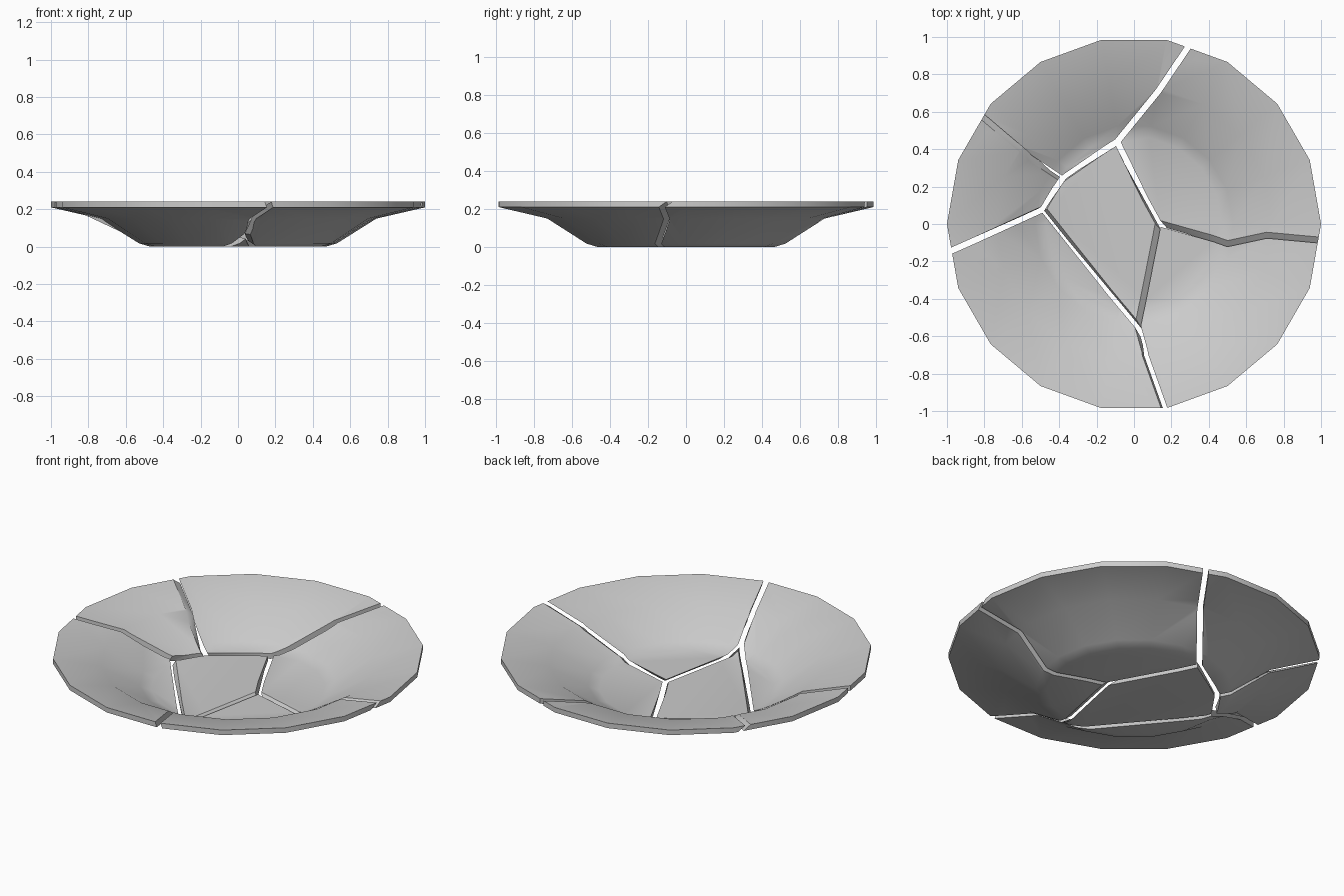
import bpy, bmesh, math
from mathutils import Vector

SIDES = 18
GAP = 0.016
# Plate profile: radius, underside height, upper side height
PROFILE = [(0.47, 0.0, 0.032), (0.53, 0.018, 0.056), (0.74, 0.15, 0.183), (1.0, 0.21, 0.24)]

# Cracks, counter-clockwise: points from the inner junction out to the rim,
# the junction's slant and the slant of the rest (shift of the underside)
CRACKS = [
    ([(-0.09, 0.44), (0.13, 0.71), (0.285, 0.94)], (0, 0), (0, 0)),
    ([(-0.385, 0.24), (-0.6, 0.395), (-0.8, 0.565)], (0.01, 0.015), (0.024, 0.032)),
    ([(-0.485, 0.08), (-0.97, -0.14)], (-0.015, -0.01), (0, 0)),
    ([(0.02, -0.545), (0.06, -0.7), (0.16, -0.98)], (0.03, -0.05), (0.01, 0)),
    ([(0.13, 0.005), (0.5, -0.105), (0.71, -0.06), (0.98, -0.085)], (0.035, -0.04), (0, -0.042)),
]
NAMES = ["back_left", "left_side", "front_left", "front_right", "back_right"]

old = bpy.data.objects.get("Cube")
if old:
    bpy.data.objects.remove(old, do_unlink=True)

mat = bpy.data.materials.new("grey_ceramic")
mat.use_nodes = True
GREY = (0.6, 0.6, 0.6, 1)
mat.diffuse_color = GREY
mat.node_tree.nodes["Principled BSDF"].inputs["Base Color"].default_value = GREY


def make_object(name, bm):
    bmesh.ops.recalc_face_normals(bm, faces=bm.faces[:])
    mesh = bpy.data.meshes.new(name)
    bm.to_mesh(mesh)
    bm.free()
    obj = bpy.data.objects.new(name, mesh)
    bpy.context.collection.objects.link(obj)
    return obj


def flat_slab():
    """Flat disc of unit thickness with rings at the profile radii."""
    bm = bmesh.new()
    layers = []
    for z in (0, 1):
        rings = []
        for radius, _, _ in PROFILE:
            angles = [math.tau * i / SIDES for i in range(SIDES)]
            rings.append([bm.verts.new((radius * math.cos(a), radius * math.sin(a), z)) for a in angles])
        bm.faces.new(rings[0])
        layers.append(rings)
    strips = [(r[k], r[k + 1]) for r in layers for k in range(len(PROFILE) - 1)]
    strips.append((layers[0][-1], layers[1][-1]))
    for a, b in strips:
        for i in range(SIDES):
            j = (i + 1) % SIDES
            bm.faces.new((a[i], a[j], b[j], b[i]))
    return make_object("flat_slab", bm)


def crack_path(crack):
    """Crack as (point, slant) pairs, extended past the rim."""
    points, first, rest = crack
    pts = [Vector(p) for p in points]
    pts.append(pts[-1] + (pts[-1] - pts[-2]).normalized() * 0.5)
    return [(p, Vector(rest if i else first)) for i, p in enumerate(pts)]


def inset(loop):
    out = []
    for i, p in enumerate(loop):
        d1 = (p - loop[i - 1]).normalized()
        d2 = (loop[(i + 1) % len(loop)] - p).normalized()
        n1, n2 = Vector((-d1.y, d1.x)), Vector((-d2.y, d2.x))
        out.append(p + (n1 + n2) * GAP / (1 + n1.dot(n2)))
    return out


def shard_cutter(outline):
    """Slanted prism through the slab, following the outline."""
    bm = bmesh.new()
    loops = []
    for w in (-0.5, 1.5):
        loop = inset([p + s * (1 - w) for p, s in outline])
        loops.append([bm.verts.new((p.x, p.y, w)) for p in loop])
        bm.faces.new(loops[-1])
    low, high = loops
    sides = []
    for i in range(len(low)):
        j = (i + 1) % len(low)
        sides.append(bm.faces.new((low[i], low[j], high[j], high[i])))
    bmesh.ops.triangulate(bm, faces=sides)
    return make_object("cutter", bm)


def profile_height(x, y, w):
    """Height of the plate wall at a place, w from underside to upper side."""
    step = math.tau / SIDES
    off = math.atan2(y, x) % step - step / 2
    r = math.hypot(x, y) * math.cos(off) / math.cos(step / 2)
    r = min(max(r, PROFILE[0][0]), PROFILE[-1][0])
    for (r0, b0, t0), (r1, b1, t1) in zip(PROFILE, PROFILE[1:]):
        if r <= r1:
            f = (r - r0) / (r1 - r0)
            low, high = b0 + (b1 - b0) * f, t0 + (t1 - t0) * f
            return low + (high - low) * w
    return PROFILE[-1][1]


def make_shard(name, outline):
    slab, cutter = flat_slab(), shard_cutter(outline)
    cutter.hide_render = True
    mod = slab.modifiers.new("cut", 'BOOLEAN')
    mod.operation = 'INTERSECT'
    mod.solver = 'EXACT'
    mod.object = cutter
    graph = bpy.context.evaluated_depsgraph_get()
    mesh = bpy.data.meshes.new_from_object(slab.evaluated_get(graph))
    for obj in (slab, cutter):
        bpy.data.objects.remove(obj, do_unlink=True)
    # Raise the flat shard into the dished plate shape
    for v in mesh.vertices:
        v.co.z = profile_height(*v.co)
    mesh.name = name
    mesh.materials.clear()
    mesh.materials.append(mat)
    shard = bpy.data.objects.new(name, mesh)
    bpy.context.collection.objects.link(shard)
    bpy.ops.object.select_all(action='DESELECT')
    shard.select_set(True)
    bpy.context.view_layer.objects.active = shard
    bpy.ops.object.shade_smooth_by_angle(angle=math.radians(35))


paths = [crack_path(c) for c in CRACKS]

# Middle shard
make_shard("middle_shard", [path[0] for path in paths])

# Rim shards, each between two neighbouring cracks
for i, path in enumerate(paths):
    following = paths[(i + 1) % len(paths)]
    start, end = path[-1][0], following[-1][0]
    a0 = math.atan2(start.y, start.x)
    sweep = (math.atan2(end.y, end.x) - a0) % math.tau
    arc = []
    for f in (0.33, 0.67):
        a = a0 + sweep * f
        arc.append((Vector((math.cos(a), math.sin(a))) * 1.6, Vector((0, 0))))
    make_shard(NAMES[i] + "_shard", path + arc + following[::-1])
